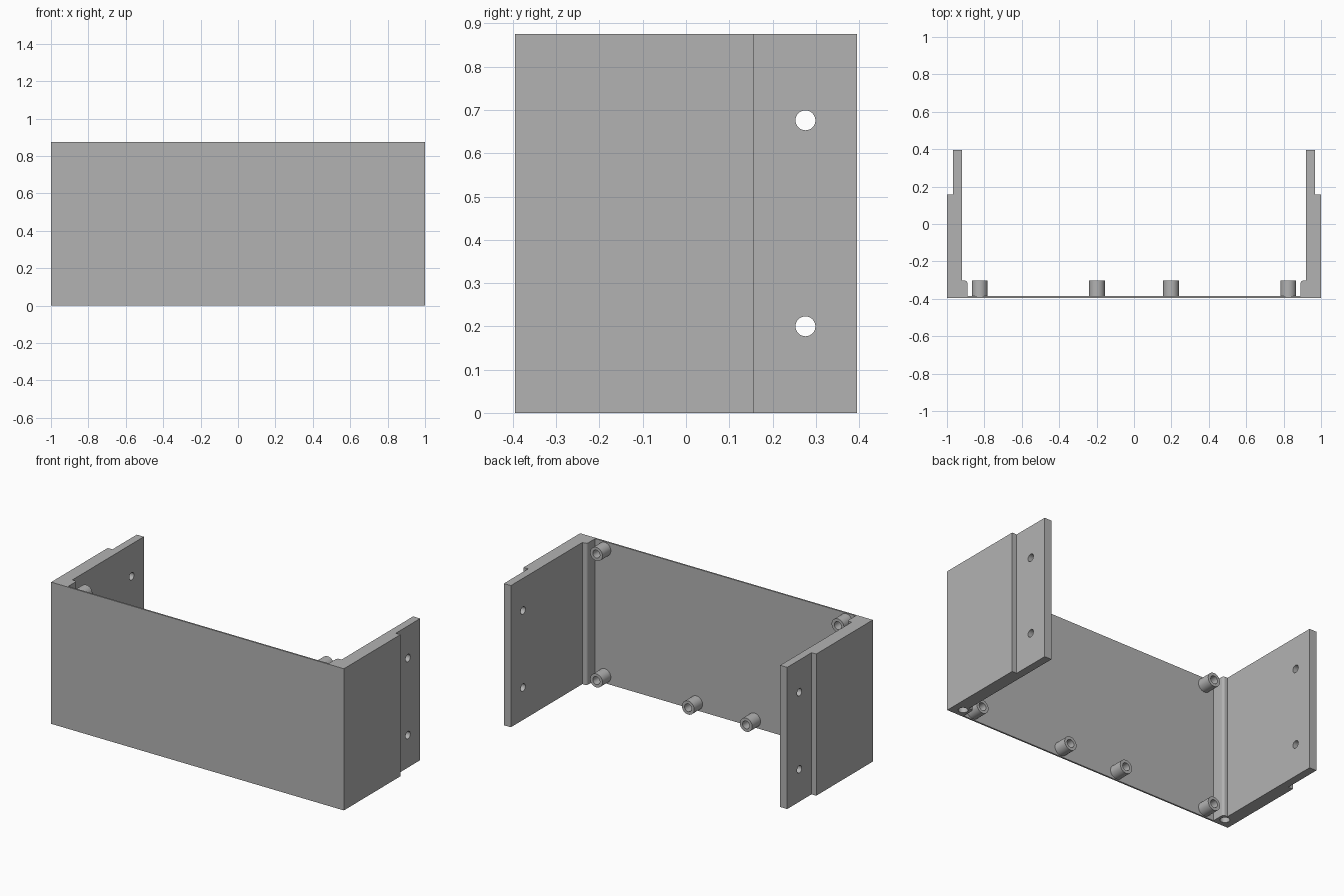
import bpy, bmesh, math
from mathutils import Matrix, Vector

cube = bpy.data.objects.get("Cube")
if cube:
    bpy.data.objects.remove(cube, do_unlink=True)

HEIGHT = 0.875
FRONT, BACK = -0.395, 0.395
PLATE_BACK = FRONT + 0.01
BOSS_END = -0.303

grey = bpy.data.materials.new("plain grey")
grey.use_nodes = True
grey.diffuse_color = (0.45, 0.45, 0.45, 1)
grey.node_tree.nodes["Principled BSDF"].inputs["Base Color"].default_value = (0.45, 0.45, 0.45, 1)


def finish(name, bm):
    bmesh.ops.recalc_face_normals(bm, faces=bm.faces[:])
    mesh = bpy.data.meshes.new(name)
    bm.to_mesh(mesh)
    bm.free()
    mesh.materials.append(grey)
    obj = bpy.data.objects.new(name, mesh)
    bpy.context.collection.objects.link(obj)
    return obj


def activate(obj):
    bpy.ops.object.select_all(action='DESELECT')
    obj.select_set(True)
    bpy.context.view_layer.objects.active = obj


def smooth(obj):
    activate(obj)
    bpy.ops.object.shade_smooth_by_angle(angle=math.radians(30))


# U-shaped shell: thin front plate, stepped side walls, rounded corner posts
r = 0.015
fillet = [(0.89 + r - r * math.sin(a), BOSS_END - r + r * math.cos(a))
          for a in (math.pi / 2 * i / 6 for i in range(7))]
half = [(1, FRONT), (1, 0.157), (0.968, 0.157), (0.968, BACK), (0.92, BACK),
        (0.92, BOSS_END)] + fillet + [(0.89, PLATE_BACK)]
outline = half + [(-x, y) for x, y in reversed(half)]
bm = bmesh.new()
face = bm.faces.new([bm.verts.new((x, y, 0)) for x, y in outline])
extruded = bmesh.ops.extrude_face_region(bm, geom=[face])
bmesh.ops.translate(bm, vec=(0, 0, HEIGHT),
                    verts=[v for v in extruded["geom"] if isinstance(v, bmesh.types.BMVert)])
shell = finish("bracket_shell", bm)

# Cutters: screw holes through the walls, blind holes under the posts
bm = bmesh.new()


def cutter(radius, depth, centre, rotation=Matrix()):
    bmesh.ops.create_cone(bm, cap_ends=True, segments=32, radius1=radius, radius2=radius,
                          depth=depth, matrix=Matrix.Translation(centre) @ rotation)


for side in (-1, 1):
    for z in (0.2, 0.676):
        cutter(0.023, 0.2, (side * 0.945, 0.276, z), Matrix.Rotation(math.pi / 2, 4, 'Y'))
    cutter(0.027, 0.4, (side * 0.933, -0.34, 0))
holes = finish("hole_cutters", bm)
holes.hide_render = True

cut = shell.modifiers.new("holes", 'BOOLEAN')
cut.operation = 'DIFFERENCE'
cut.solver = 'EXACT'
cut.object = holes
activate(shell)
bpy.ops.object.modifier_apply(modifier=cut.name)
bpy.data.objects.remove(holes, do_unlink=True)
smooth(shell)


# Hollow screw bosses on the back of the plate
def boss(name, x, z):
    bm = bmesh.new()
    base = PLATE_BACK - 0.003
    points = [(0.042, base), (0.042, BOSS_END), (0.024, BOSS_END), (0.024, base)]
    verts = [bm.verts.new((x + radius, y, z)) for radius, y in points]
    edges = [bm.edges.new(pair) for pair in zip(verts, verts[1:] + verts[:1])]
    bmesh.ops.spin(bm, geom=verts + edges, cent=Vector((x, 0, z)), axis=(0, 1, 0),
                   angle=math.tau, steps=32)
    bmesh.ops.remove_doubles(bm, verts=bm.verts[:], dist=0.0001)
    smooth(finish(name, bm))


for side, word in ((-1, "right"), (1, "left")):
    boss(f"lower_corner_boss_{word}", side * 0.825, 0.047)
    boss(f"upper_corner_boss_{word}", side * 0.825, HEIGHT - 0.047)
    boss(f"lower_middle_boss_{word}", side * 0.198, 0.047)
